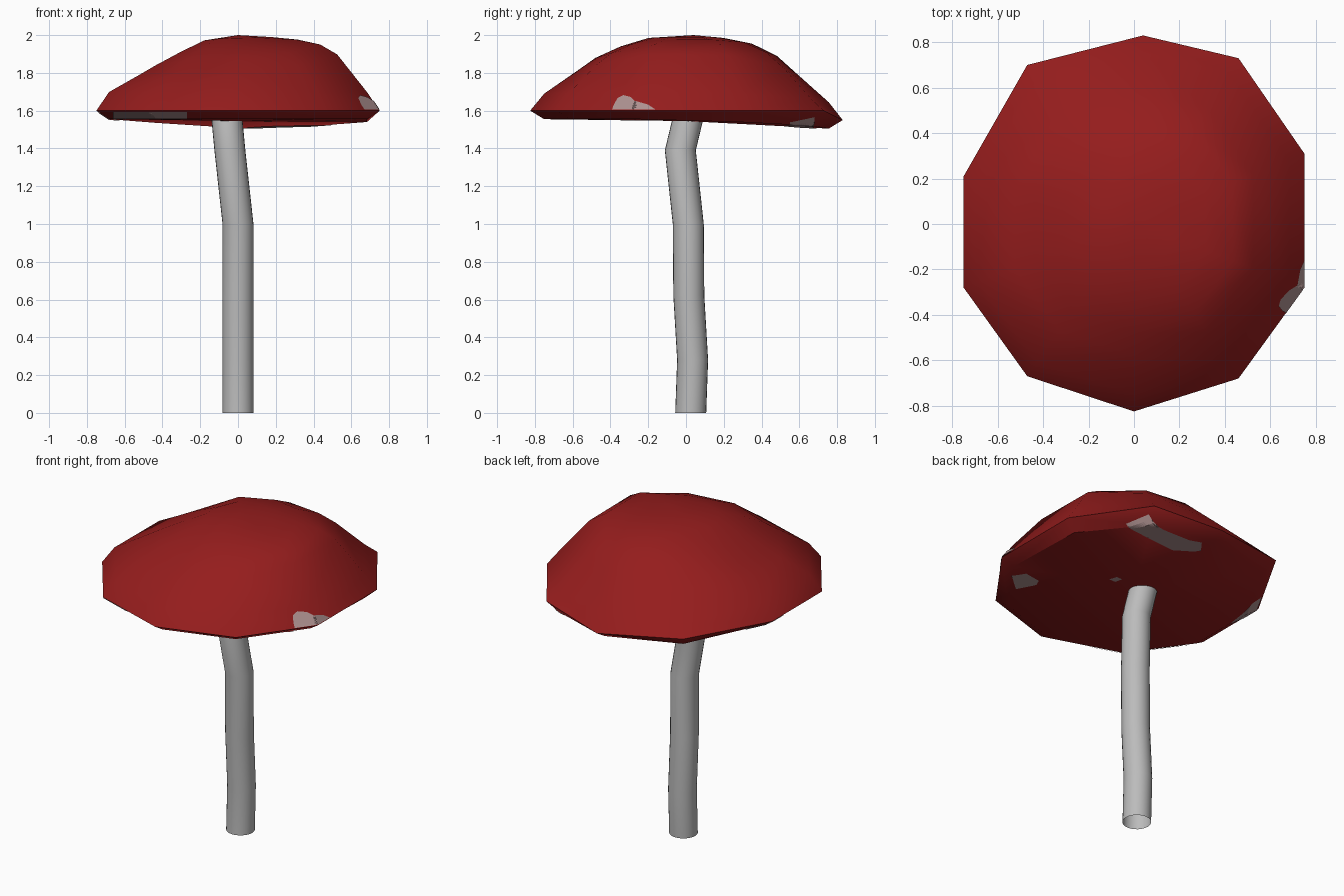
import bpy, bmesh, math
from mathutils import Vector
from mathutils.bvhtree import BVHTree

if "Cube" in bpy.data.objects:
    bpy.data.objects.remove(bpy.data.objects["Cube"])


def material(name, rgb):
    m = bpy.data.materials.new(name)
    m.diffuse_color = (*rgb, 1)
    m.use_nodes = True
    m.node_tree.nodes["Principled BSDF"].inputs["Base Color"].default_value = m.diffuse_color
    return m


RED = material("deep_red", (0.30, 0.012, 0.012))
GREY = material("pale_grey", (0.5, 0.5, 0.5))
SPOT = material("dusty_pink_grey", (0.43, 0.29, 0.285))


def add_object(name, bm, mat, angle=None):
    mesh = bpy.data.meshes.new(name)
    bm.to_mesh(mesh)
    mesh.materials.append(mat)
    ob = bpy.data.objects.new(name, mesh)
    bpy.context.collection.objects.link(ob)
    if angle:
        bpy.ops.object.select_all(action='DESELECT')
        bpy.context.view_layer.objects.active = ob
        ob.select_set(True)
        bpy.ops.object.shade_smooth_by_angle(angle=math.radians(angle))
    return ob


def bridge(bm, a, b):
    n = len(a)
    for i in range(n):
        bm.faces.new((a[i], a[(i + 1) % n], b[(i + 1) % n], b[i]))


def fan(bm, ring, centre):
    c = bm.verts.new(centre)
    for i in range(len(ring)):
        bm.faces.new((ring[i], ring[(i + 1) % len(ring)], c))


# Cap: ten-sided uneven dome, rim points run counter-clockwise (x, y, z)
RIM = [(0.75, -0.28, 1.6), (0.75, 0.31, 1.6), (0.46, 0.73, 1.6), (0.04, 0.83, 1.55),
       (-0.47, 0.70, 1.6), (-0.75, 0.21, 1.6), (-0.75, -0.28, 1.6), (-0.47, -0.67, 1.6),
       (0.0, -0.825, 1.6), (0.46, -0.68, 1.6)]
UNDER_Z = [1.555, 1.54, 1.52, 1.505, 1.535, 1.555, 1.555, 1.555, 1.555, 1.555]
# Dome height at each fraction of the rim radius: left, right, front, back
DOME = [(0.91, 1.70, 1.70, 1.69, 1.645), (0.70, 1.785, 1.91, 1.81, 1.80),
        (0.58, 1.835, 1.96, 1.88, 1.89), (0.42, 1.90, 1.98, 1.94, 1.955),
        (0.24, 1.97, 1.99, 1.985, 1.985)]

bm = bmesh.new()
rim = [bm.verts.new(p) for p in RIM]
under = [bm.verts.new((x * 0.91, y * 0.91, z)) for (x, y, _), z in zip(RIM, UNDER_Z)]
bridge(bm, under, rim)
fan(bm, under[::-1], (0, 0, 1.545))
last = rim
for f, left, right, front, back in DOME:
    ring = []
    for x, y, _ in RIM:
        c2 = x * x / (x * x + y * y)
        z = c2 * (right if x > 0 else left) + (1 - c2) * (back if y > 0 else front)
        ring.append(bm.verts.new((x * f, y * f, z)))
    bridge(bm, last, ring)
    last = ring
fan(bm, last, (0, 0.04, 2.0))
bmesh.ops.triangulate(bm, faces=bm.faces[:])
bmesh.ops.recalc_face_normals(bm, faces=bm.faces[:])
tree = BVHTree.FromBMesh(bm)
add_object("mushroom_cap", bm, RED, 40)

# Stem: bent open tube
PATH = [(0, 0.025, 0), (0, 0.035, 0.28), (0, 0.015, 0.62), (0, 0.012, 1.0),
        (-0.043, -0.03, 1.39), (-0.06, 0.013, 1.57)]
bm = bmesh.new()
last = None
for cx, cy, cz in PATH:
    ring = [bm.verts.new((cx + 0.082 * math.cos(a), cy + 0.082 * math.sin(a), cz))
            for a in (math.tau * i / 24 for i in range(24))]
    if last:
        bridge(bm, last, ring)
    last = ring
add_object("stem", bm, GREY, 40)


# Worn patches: finely divided thin skins projected onto the cap along one axis
def patch(name, axis, sign, outline):
    direction = Vector((0, 0, 0))
    direction[axis] = -sign
    others = [i for i in range(3) if i != axis]

    def start(u, v):
        o = Vector((0, 0, 0))
        o[others[0]], o[others[1]], o[axis] = u, v, sign * 3.0
        return o

    bm = bmesh.new()
    n = len(outline)
    ring = [bm.verts.new(start(*p)) for p in outline]
    fan(bm, ring, start(sum(p[0] for p in outline) / n, sum(p[1] for p in outline) / n))
    bmesh.ops.subdivide_edges(bm, edges=bm.edges[:], cuts=11, use_grid_fill=True)
    missed = []
    for v in bm.verts:
        hit, normal, _, _ = tree.ray_cast(v.co.copy(), direction)
        if hit:
            v.co = hit + normal * 0.004
        else:
            missed.append(v)
    bmesh.ops.delete(bm, geom=missed, context='VERTS')
    for f in bm.faces:
        f.normal_update()
        if f.normal.dot(direction) > 0:
            f.normal_flip()
    add_object(name, bm, SPOT)


patch("side_patch", 0, 1, [(-0.39, 1.603), (-0.16, 1.603), (-0.20, 1.63), (-0.27, 1.65),
                           (-0.29, 1.67), (-0.33, 1.68), (-0.36, 1.665), (-0.38, 1.63)])
patch("underside_patch_large", 2, -1, [(0.52, 0.55), (0.46, 0.68), (0.33, 0.67), (0.16, 0.68),
                                       (0.09, 0.71), (0.03, 0.63), (0.06, 0.59), (0.15, 0.52),
                                       (0.33, 0.53)])
patch("underside_patch_small", 2, -1, [(0.625, -0.34), (0.58, -0.265), (0.474, -0.28),
                                       (0.453, -0.325), (0.51, -0.44)])
patch("underside_speck", 2, -1, [(0.14, 0.0), (0.185, 0.0), (0.17, 0.05), (0.13, 0.05)])
patch("underside_patch_edge", 2, -1, [(-0.655, 0.35), (-0.743, 0.2), (-0.743, 0.09),
                                      (-0.68, 0.04), (-0.66, 0.18), (-0.625, 0.30)])
patch("rim_patch", 1, -1, [(-0.66, 1.559), (-0.45, 1.559), (-0.27, 1.559), (-0.27, 1.597),
                           (-0.45, 1.597), (-0.66, 1.597)])
